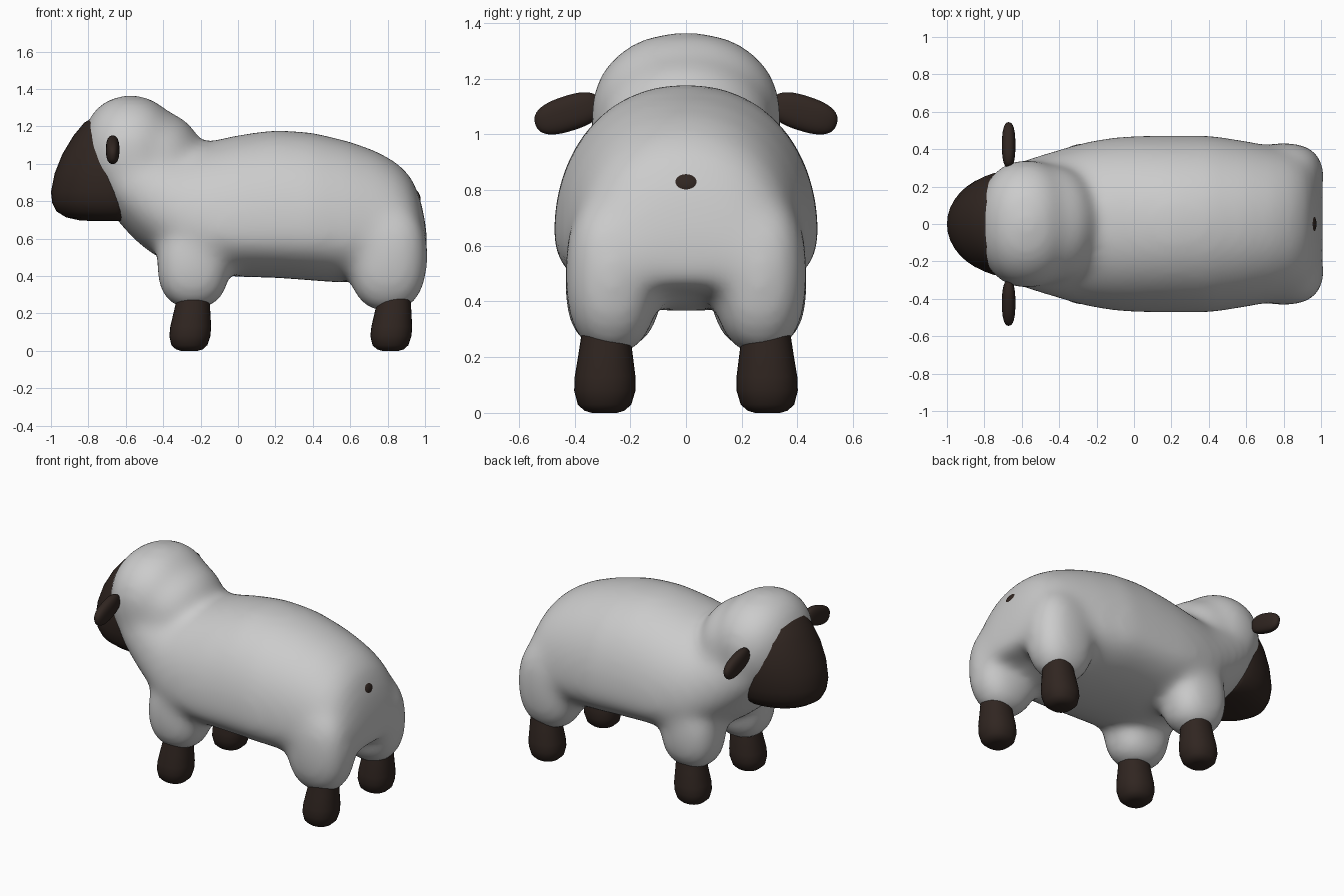
import bpy, bmesh
from math import sin, cos, pi, radians
from mathutils import Matrix, Vector

if "Cube" in bpy.data.objects:
    bpy.data.objects.remove(bpy.data.objects["Cube"])

brown = bpy.data.materials.new("dark brown")
brown.diffuse_color = (0.03, 0.019, 0.015, 1)
brown.use_nodes = True
brown.node_tree.nodes["Principled BSDF"].inputs["Base Color"].default_value = brown.diffuse_color


def spow(v, e):
    return abs(v) ** e * (1 if v >= 0 else -1)


def loft(bm, rings):
    loops = [[bm.verts.new(p) for p in r] for r in rings]
    n = len(loops[0])
    for a, b in zip(loops, loops[1:]):
        for i in range(n):
            j = (i + 1) % n
            bm.faces.new((a[i], a[j], b[j], b[i]))
    bm.faces.new(loops[0])
    bm.faces.new(loops[-1][::-1])


def blob(bm, centre, radii, k=2.0, rot=Matrix()):
    # rounded-box style ellipsoid
    res = bmesh.ops.create_uvsphere(bm, u_segments=32, v_segments=20, radius=1)
    for v in res["verts"]:
        d = sum(abs(c) ** k for c in v.co) ** (1 / k)
        p = v.co / d
        v.co = rot @ Vector([c * r for c, r in zip(p, radii)]) + Vector(centre)


def finish(bm, name, mat=None):
    bmesh.ops.recalc_face_normals(bm, faces=bm.faces)
    me = bpy.data.meshes.new(name)
    bm.to_mesh(me)
    bm.free()
    for p in me.polygons:
        p.use_smooth = True
    ob = bpy.data.objects.new(name, me)
    bpy.context.collection.objects.link(ob)
    if mat:
        me.materials.append(mat)
    return ob


# Wool: torso loft (x, bottom, widest z, top, half width), head cap, neck, leg cuffs
bm = bmesh.new()
torso = [(-.70, .78, .95, 1.14, .275), (-.65, .70, .92, 1.18, .32),
         (-.55, .59, .86, 1.18, .355), (-.45, .51, .78, 1.14, .385),
         (-.3, .45, .68, 1.09, .43), (-.15, .41, .64, 1.12, .46),
         (0, .395, .63, 1.155, .473), (.2, .39, .63, 1.183, .476),
         (.4, .375, .63, 1.168, .476), (.6, .36, .62, 1.12, .445),
         (.75, .39, .60, 1.065, .415), (.86, .43, .58, 1.0, .39),
         (.93, .44, .56, .925, .355), (.98, .45, .55, .80, .30),
         (1.01, .47, .54, .64, .22)]
rings = []
for x, zb, zw, zt, hw in torso:
    ring = []
    for i in range(40):
        a = 2 * pi * i / 40
        s = sin(a)
        ring.append((x, hw * spow(cos(a), .93),
                     zw + spow(s, .93) * (zt - zw if s > 0 else zw - zb)))
    rings.append(ring)
loft(bm, rings)
blob(bm, (-.575, 0, 1.06), (.265, .345, .308), 2.2)
blob(bm, (-.43, 0, 1.03), (.245, .315, .255), 2.0)
for s in (-1, 1):
    blob(bm, (-.24, s * .262, .46), (.195, .175, .24), 2.5)
    blob(bm, (.80, s * .265, .50), (.215, .17, .295), 2.4)
wool = finish(bm, "wool")
rm = wool.modifiers.new("merge", 'REMESH')
rm.mode = 'VOXEL'
rm.voxel_size = .022
rm.use_smooth_shade = True
sm = wool.modifiers.new("soften", 'SMOOTH')
sm.factor = .5
sm.iterations = 45

# Face: stacked ovals (z, front reach, half width)
bm = bmesh.new()
face = [(.693, .12, .09), (.698, .20, .15), (.714, .27, .20), (.745, .32, .24),
        (.79, .343, .265), (.85, .35, .28), (.95, .33, .285), (1.05, .29, .275),
        (1.15, .23, .245), (1.22, .172, .20), (1.25, .12, .13)]
rings = []
for z, reach, hw in face:
    rings.append([(-.65 + cos(a) * (reach if cos(a) < 0 else .1), hw * sin(a), z)
                  for a in (2 * pi * i / 40 for i in range(40))])
loft(bm, rings)
finish(bm, "face", brown)

# Ears, drooping outward
for s, side in ((-1, "right"), (1, "left")):
    bm = bmesh.new()
    blob(bm, (-.67, s * .422, 1.075), (.036, .125, .063), 2.5,
         Matrix.Rotation(radians(-18 * s), 4, 'X'))
    finish(bm, side + "_ear", brown)

# Tail
bm = bmesh.new()
blob(bm, (.945, 0, .825), (.028, .055, .042), 2, Matrix.Rotation(radians(-25), 4, 'Y'))
finish(bm, "tail", brown)

# Legs: (z, radius), leaning slightly toward the top
leg = [(0, .045), (.008, .072), (.03, .096), (.08, .110), (.13, .109),
       (.22, .096), (.28, .088), (.36, .08)]
for end, x in (("front", -.26), ("back", .815)):
    for s, side in ((-1, "right"), (1, "left")):
        bm = bmesh.new()
        loft(bm, [[(x + .09 * max(z - .05, 0) + r * spow(cos(a), .9),
                    s * (.293 - .02 * z) + r * spow(sin(a), .9), z)
                   for a in (2 * pi * i / 28 for i in range(28))]
                  for z, r in leg])
        finish(bm, f"{end}_{side}_leg", brown)
